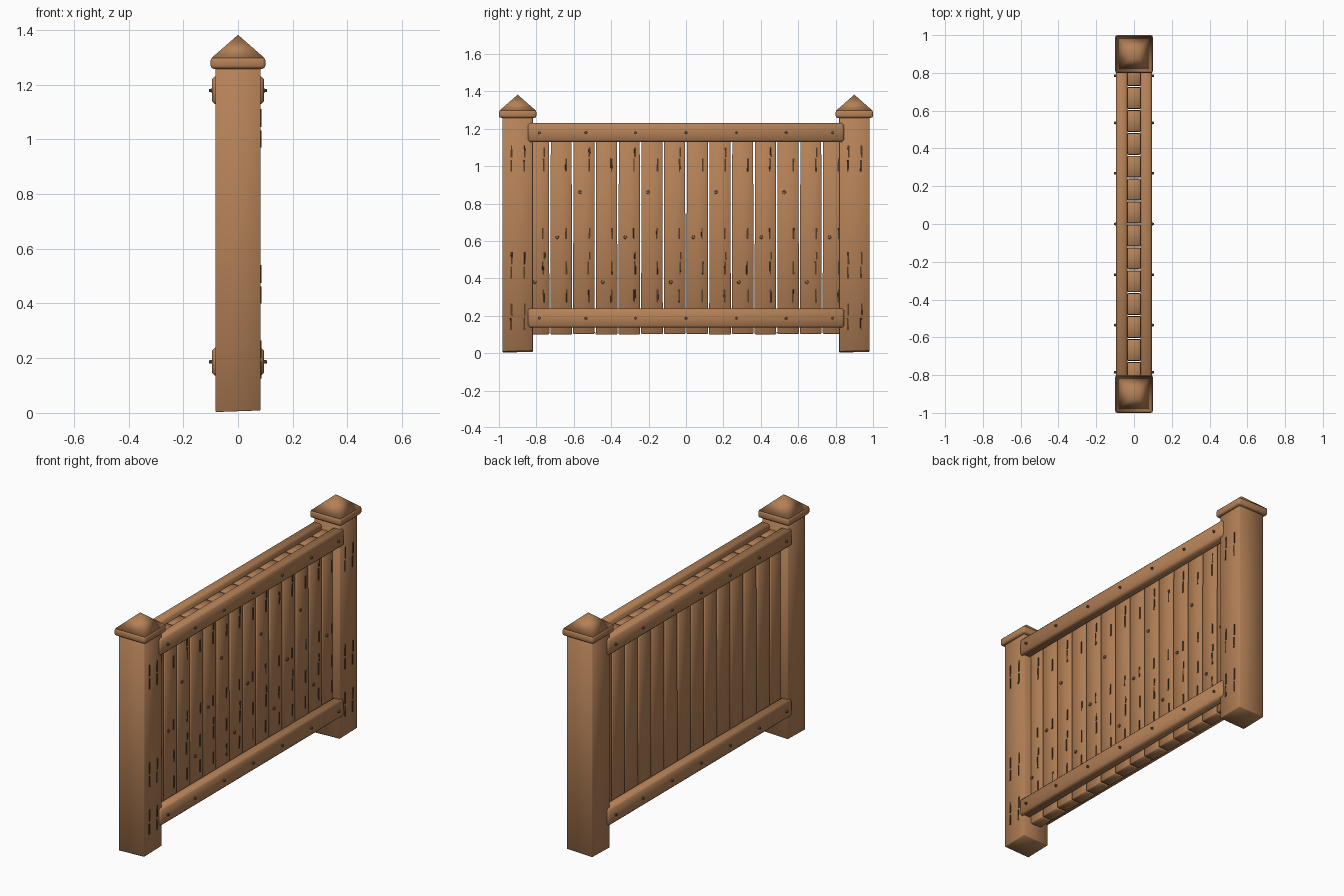
import bpy, bmesh, random
from mathutils import Matrix, Vector

if "Cube" in bpy.data.objects:
    bpy.data.objects.remove(bpy.data.objects["Cube"])

random.seed(4)


def material(name, color):
    m = bpy.data.materials.new(name)
    m.diffuse_color = color
    m.use_nodes = True
    m.node_tree.nodes["Principled BSDF"].inputs["Base Color"].default_value = m.diffuse_color
    return m


WOOD = material("wood", (0.46, 0.22, 0.095, 1))
DARK = material("dark_grain", (0.09, 0.045, 0.02, 1))
KNOT = material("knot", (0.24, 0.11, 0.05, 1))


def finish(bm, name, mat):
    bmesh.ops.recalc_face_normals(bm, faces=bm.faces)
    for f in bm.faces:
        f.smooth = True
    me = bpy.data.meshes.new(name)
    bm.to_mesh(me)
    bm.free()
    me.materials.append(mat)
    ob = bpy.data.objects.new(name, me)
    bpy.context.collection.objects.link(ob)
    return ob


def add_box(bm, lo, hi):
    lo, hi = Vector(lo), Vector(hi)
    s = hi - lo
    return bmesh.ops.create_cube(
        bm, size=1, matrix=Matrix.Translation((lo + hi) / 2) @ Matrix.Diagonal((*s, 1)))["verts"]


def board(name, lo, hi, bevel, segments=1, taper=0.0, skew=0.0):
    """Softly bevelled board; taper narrows the top, skew tilts the foot."""
    bm = bmesh.new()
    cy = (lo[1] + hi[1]) / 2
    for v in add_box(bm, lo, hi):
        if v.co.z > (lo[2] + hi[2]) / 2:
            v.co.y = cy + (v.co.y - cy) * (1 - taper)
        elif skew:
            v.co.z += skew * ((v.co.x > 0) + 0.6 * (v.co.y > cy))
    bmesh.ops.bevel(bm, geom=bm.edges[:], offset=bevel, segments=segments,
                    profile=0.5, affect='EDGES')
    return finish(bm, name, WOOD)


def studs(name, points, radius, depth, mat):
    """Short discs facing along x."""
    bm = bmesh.new()
    for p in points:
        bmesh.ops.create_cone(bm, cap_ends=True, segments=10, radius1=radius, radius2=radius * 0.8,
                              depth=depth, matrix=Matrix.Translation(p) @ Matrix.Rotation(
                                  1.5708 if p[0] > 0 else -1.5708, 4, 'Y'))
    ob = finish(bm, name, mat)
    ob.data.shade_flat()
    return ob


def cracks(name, strips, x):
    """Thin dark slivers on the +x face, each a (y, z0, z1)."""
    bm = bmesh.new()
    for y, z0, z1 in strips:
        for v in add_box(bm, (x - 0.004, y - 0.004, z0), (x + 0.003, y + 0.004, z1)):
            v.co.y += random.uniform(-0.002, 0.002)
    ob = finish(bm, name, DARK)
    ob.data.shade_flat()


# Posts with slab caps and pyramid tops
for side, label in ((-1, "left"), (1, "right")):
    c = 0.9 * side
    board(label + "_post", (-0.083, c - 0.081, 0.003), (0.083, c + 0.081, 1.27), 0.003, skew=0.006)
    board(label + "_cap_slab", (-0.1, c - 0.1, 1.258), (0.1, c + 0.1, 1.30), 0.011, 2)
    bm = bmesh.new()
    base = [bm.verts.new((x, c + y, 1.298)) for x, y in
            ((-0.096, -0.096), (0.096, -0.096), (0.096, 0.096), (-0.096, 0.096))]
    tip = bm.verts.new((0, c, 1.382))
    bm.faces.new(base)
    for i in range(4):
        bm.faces.new((base[i], base[(i + 1) % 4], tip))
    finish(bm, label + "_cap_pyramid", WOOD)
    strips = []
    for dy in (-0.035, 0.035):
        for z in (0.125, 0.40, 0.97):
            strips += [(c + dy, z, z + 0.062), (c + dy + 0.003, z + 0.075, z + 0.14)]
    cracks(label + "_post_cracks", strips, 0.083)

# Rails on both faces, with nails
nails = []
for z0, z1, label in ((0.136, 0.239, "lower"), (1.129, 1.23, "upper")):
    for s, face in ((-1, "back"), (1, "front")):
        xs = sorted((0.034 * s, 0.095 * s))
        board(f"{label}_{face}_rail", (xs[0], -0.845, z0), (xs[1], 0.845, z1), 0.011)
        nails += [(0.099 * s, y, (z0 + z1) / 2 - 0.001)
                  for y in (-0.785, -0.535, -0.268, 0, 0.268, 0.535, 0.785)]
studs("rail_nails", nails, 0.0075, 0.013, KNOT)

# Fourteen pickets with knots and grain cracks
knots, strips = [], []
for i in range(14):
    y = (i - 6.5) * 0.1213
    board(f"picket_{i + 1}", (-0.034, y - 0.058, 0.098 + random.uniform(0, 0.006)),
          (0.034, y + 0.058, 1.20), 0.004, taper=0.04)
    knots.append((0.034, y - 0.021, (0.38, 0.62, 0.86)[i % 3]))
    d = y + 0.027
    for z0, z1 in ((0.27, 0.34), (0.42, 0.49), (0.61, 0.67), (0.97, 1.04)):
        strips.append((d + random.uniform(-0.003, 0.003), z0, z1))
    if i % 2 == 0:
        strips += [(d + 0.004, 0.50, 0.54), (d + 0.003, 1.05, 1.10)]
studs("picket_knots", knots, 0.0105, 0.012, KNOT)
cracks("picket_cracks", strips, 0.034)
